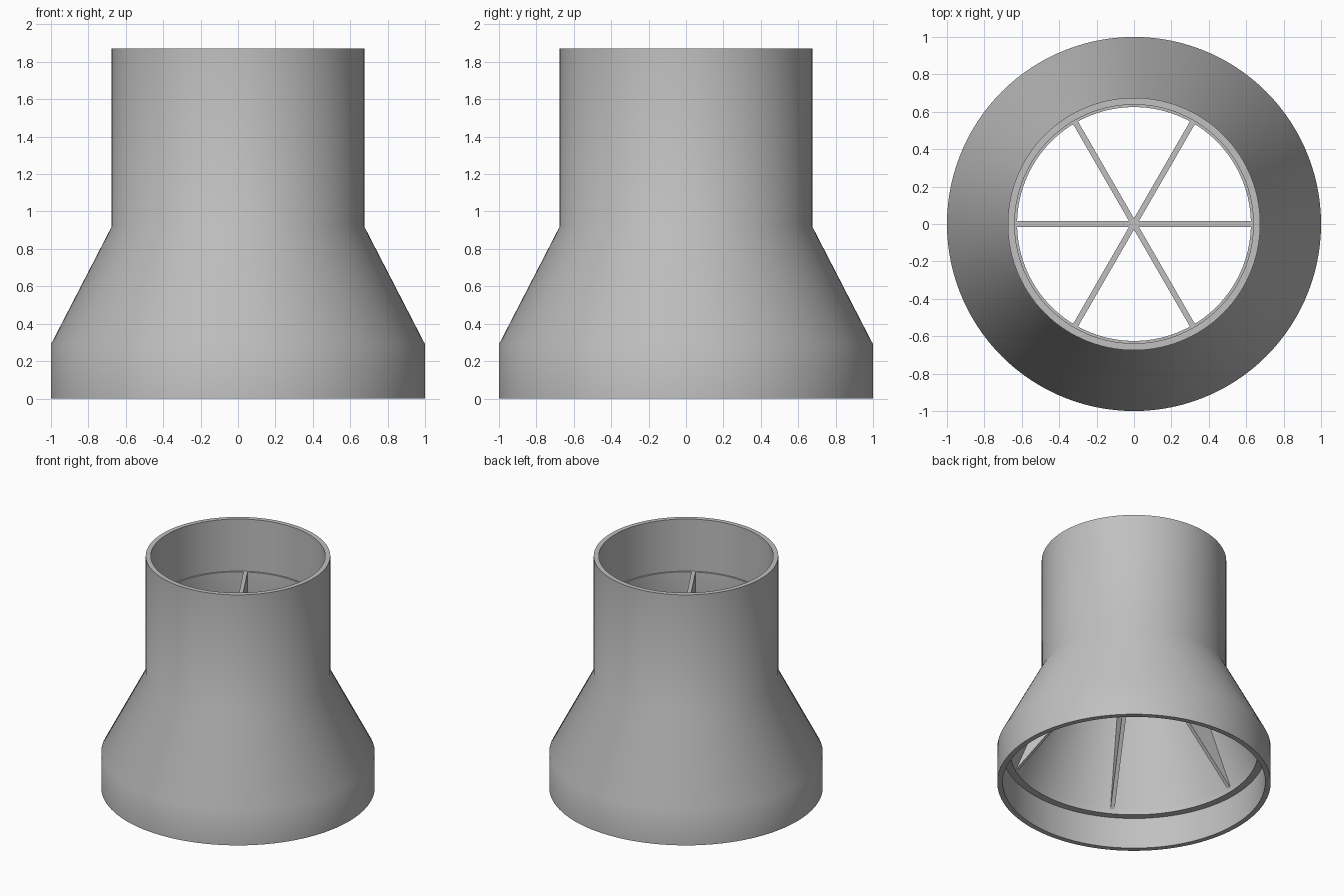
import bpy
import bmesh
from math import cos, sin, pi, radians

if "Cube" in bpy.data.objects:
    bpy.data.objects.remove(bpy.data.objects["Cube"], do_unlink=True)

SEGMENTS = 120
FIN_THICKNESS = 0.03

grey = bpy.data.materials.new("plain grey")
grey.use_nodes = True
colour = (0.53, 0.53, 0.53, 1)
grey.diffuse_color = colour
grey.node_tree.nodes["Principled BSDF"].inputs["Base Color"].default_value = colour


def finish(name, bm):
    """Turn a bmesh into a named, coloured object with crisp edges."""
    bmesh.ops.recalc_face_normals(bm, faces=bm.faces)
    mesh = bpy.data.meshes.new(name)
    bm.to_mesh(mesh)
    bm.free()
    mesh.materials.append(grey)
    obj = bpy.data.objects.new(name, mesh)
    bpy.context.collection.objects.link(obj)
    bpy.ops.object.select_all(action="DESELECT")
    obj.select_set(True)
    bpy.context.view_layer.objects.active = obj
    bpy.ops.object.shade_smooth_by_angle(angle=radians(30))
    return obj


def lathe(name, profile):
    """Revolve a closed (radius, height) outline around the z axis."""
    bm = bmesh.new()
    rings = []
    for i in range(SEGMENTS):
        a = 2 * pi * i / SEGMENTS
        rings.append([bm.verts.new((r * cos(a), r * sin(a), z)) for r, z in profile])
    for i, ring in enumerate(rings):
        following = rings[(i + 1) % SEGMENTS]
        for j in range(len(profile)):
            k = (j + 1) % len(profile)
            bm.faces.new((ring[j], following[j], following[k], ring[k]))
    return finish(name, bm)


def plate(name, outline, angle):
    """Extrude a mirrored (radius, height) outline into a full-width fin."""
    points = outline + [(-r, z) for r, z in reversed(outline) if r > 0]
    bm = bmesh.new()
    face = bm.faces.new([bm.verts.new((r, -FIN_THICKNESS / 2, z)) for r, z in points])
    extruded = bmesh.ops.extrude_face_region(bm, geom=[face])
    moved = [v for v in extruded["geom"] if isinstance(v, bmesh.types.BMVert)]
    bmesh.ops.translate(bm, verts=moved, vec=(0, FIN_THICKNESS, 0))
    # Centre points are shared by both halves of the outline
    obj = finish(name, bm)
    obj.rotation_euler.z = angle
    return obj


# Reducer shell: wide socket, cone, narrow socket, with stop ledges inside
lathe("reducer_shell", [
    (0.96, 0), (1.0, 0), (1.0, 0.29), (0.675, 0.92), (0.675, 1.87),
    (0.638, 1.87), (0.638, 1.45), (0.625, 1.45), (0.625, 0.92),
    (0.905, 0.3), (0.905, 0.25), (0.96, 0.25),
])

# Three crossing fins, flat on top and sloping up to the middle underneath
fin_outline = [
    (0, 1.23), (0.905, 0.29), (0.93, 0.3), (0.635, 0.93), (0.635, 1.45),
]
for i, name in enumerate(("cross_fin", "left_diagonal_fin", "right_diagonal_fin")):
    plate(name, fin_outline, i * pi / 3)
